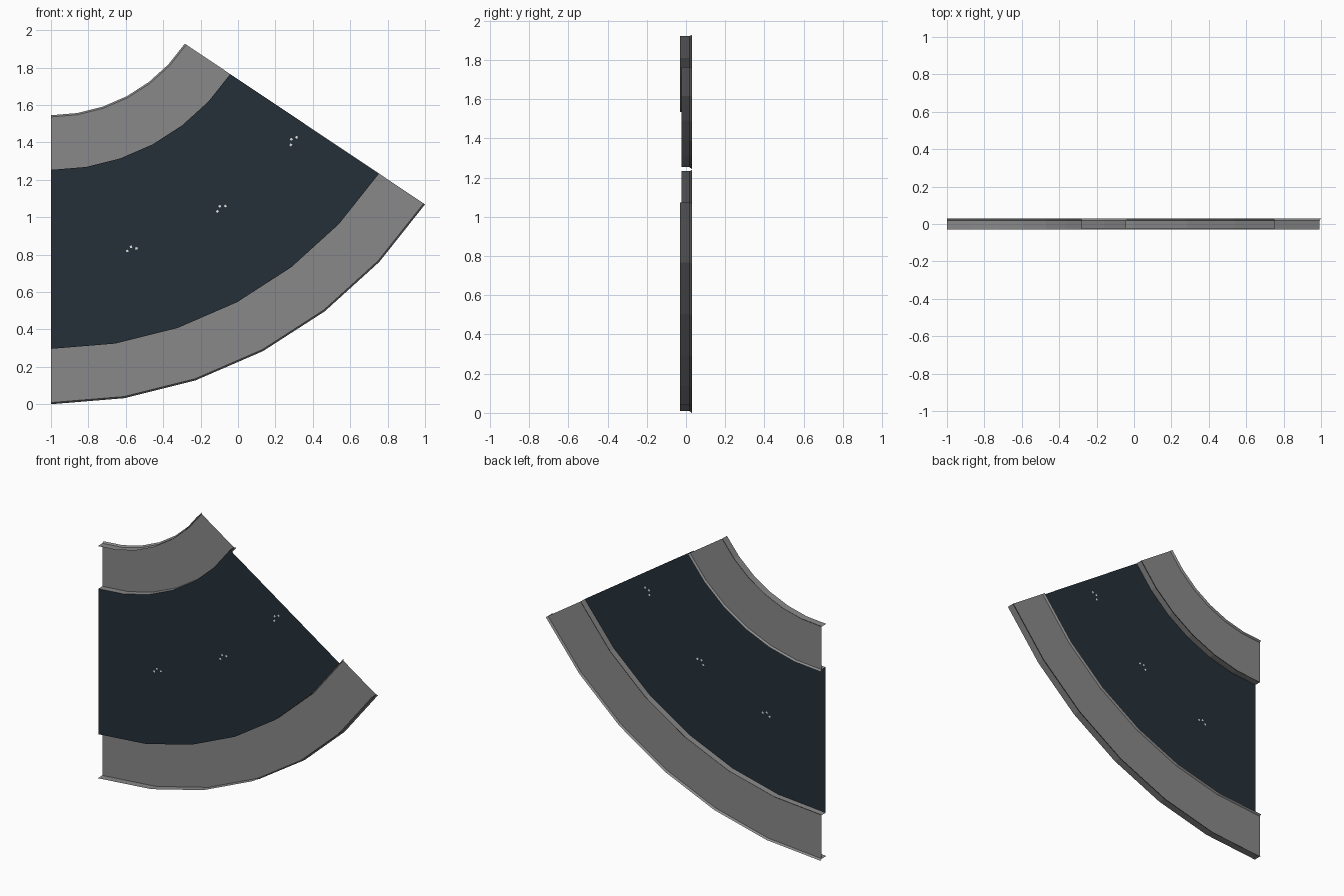
import bpy, bmesh, math

if "Cube" in bpy.data.objects:
    bpy.data.objects.remove(bpy.data.objects["Cube"])

R = 2.406                      # outermost radius, arc centre at (-1, R)
SWEEP = math.asin(2.0 / R)     # total turn
STEPS = 6


def material(name, rgb):
    m = bpy.data.materials.new(name)
    m.diffuse_color = (*rgb, 1)
    m.use_nodes = True
    m.node_tree.nodes["Principled BSDF"].inputs["Base Color"].default_value = m.diffuse_color
    return m


grey = material("rail grey", (0.25, 0.25, 0.25))
dark = material("dark slate", (0.018, 0.029, 0.040))
pale = material("pale mark", (0.75, 0.75, 0.75))


def arc_sheet(name, profiles, mat, a0=0.0, a1=SWEEP, steps=STEPS):
    """Sweep open (radius, y) profiles around the arc centre as thin sheets."""
    bm = bmesh.new()
    for prof in profiles:
        rings = []
        for i in range(steps + 1):
            a = a0 + (a1 - a0) * i / steps
            rings.append([bm.verts.new((-1 + r * math.sin(a), y, R - r * math.cos(a)))
                          for r, y in prof])
        for p, q in zip(rings, rings[1:]):
            for j in range(len(prof) - 1):
                bm.faces.new((p[j], q[j], q[j + 1], p[j + 1]))
    me = bpy.data.meshes.new(name)
    bm.to_mesh(me)
    bm.free()
    me.materials.append(mat)
    ob = bpy.data.objects.new(name, me)
    bpy.context.collection.objects.link(ob)
    return ob


FRONT, PANEL, PLATE, BACK = -0.03, -0.024, 0.018, 0.03
FLARE = 0.009


def rail(name, r_in, r_out, y_in, y_out):
    """Flat plate with side walls and small flared rims behind it."""
    arc_sheet(name, [
        [(r_out, y_out), (r_out, PLATE), (r_in, PLATE), (r_in, y_in)],
        [(r_in, PLATE), (r_in - FLARE, BACK)],
        [(r_out, PLATE), (r_out + FLARE, BACK)],
    ], grey)


# side rails and the raised centre panel
rail("inner_rail", 0.870, 1.153, FRONT, PANEL)
rail("outer_rail", 2.110, R - FLARE, PANEL, FRONT)
arc_sheet("centre_panel", [[(2.110, PANEL), (1.153, PANEL)]], dark)

# three groups of tiny pale dashes along the middle, on both faces
for k, mid in enumerate((15.3, 33.8, 52.4)):
    for n, (da, dr) in enumerate(((-0.9, 0.008), (0.0, -0.008), (0.9, 0.008))):
        a, r = math.radians(mid + da), 1.63 + dr
        h = math.radians(0.22)
        arc_sheet(f"mark_{k}_{n}",
                  [[(r + 0.006, y), (r - 0.006, y)] for y in (PANEL - 0.002, PANEL + 0.002)],
                  pale, a - h, a + h, 1)
